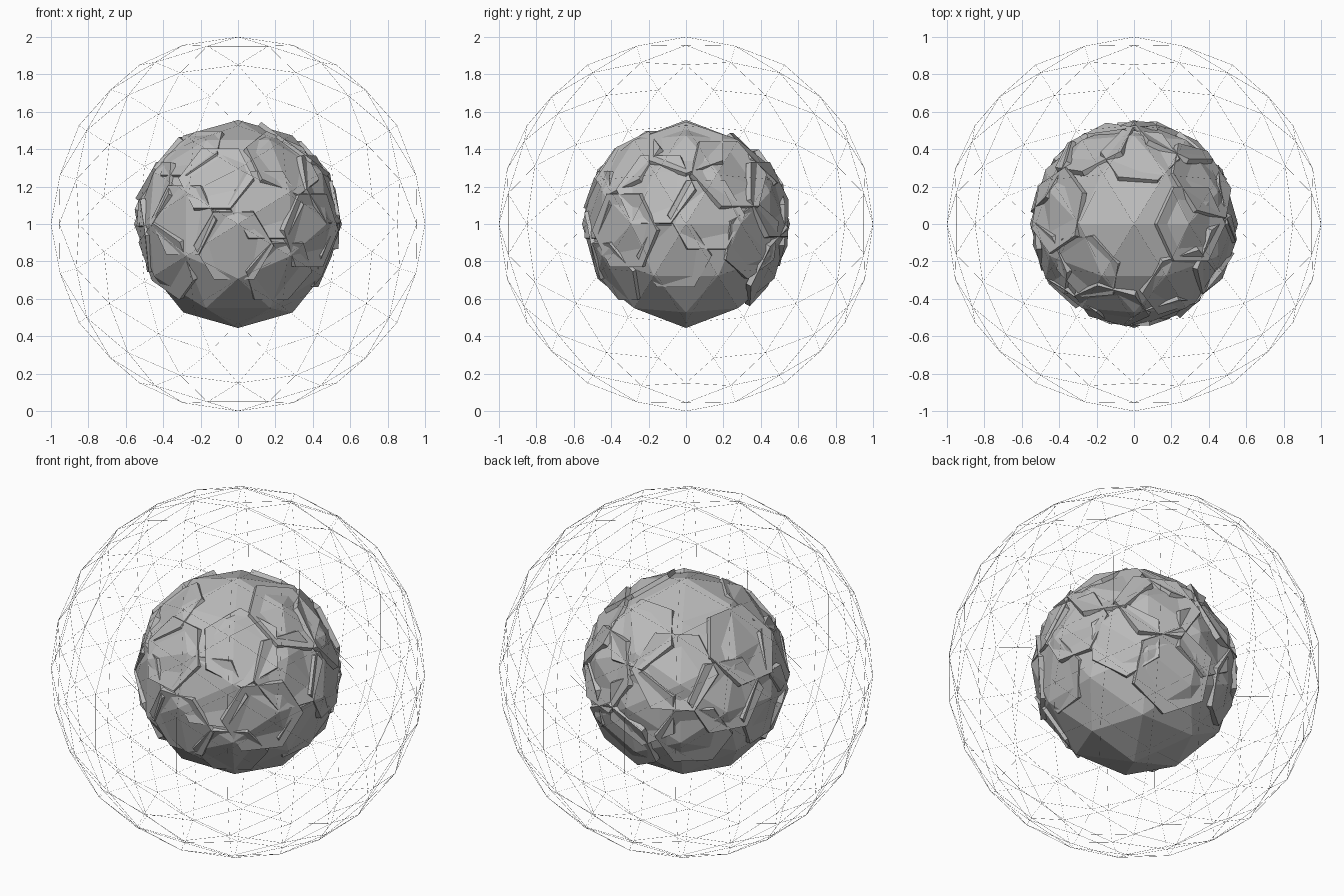
import bpy, bmesh, math, random
from mathutils import Vector, Quaternion

old = bpy.data.objects.get("Cube")
if old:
    bpy.data.objects.remove(old)

CENTRE = Vector((0, 0, 1))
CORE_RADIUS = 0.556
GOLDEN = (1 + math.sqrt(5)) / 2
random.seed(4)

# One plain grey for every part
grey = bpy.data.materials.new("plain grey")
grey.use_nodes = True
colour = (0.5, 0.5, 0.5, 1)
grey.diffuse_color = colour
grey.node_tree.nodes["Principled BSDF"].inputs["Base Color"].default_value = colour


def add_object(name, bm):
    bmesh.ops.recalc_face_normals(bm, faces=bm.faces)
    mesh = bpy.data.meshes.new(name)
    bm.to_mesh(mesh)
    bm.free()
    mesh.materials.append(grey)
    obj = bpy.data.objects.new(name, mesh)
    obj.location = CENTRE
    bpy.context.collection.objects.link(obj)
    return obj


def geodesic(radius, cuts):
    """Icosahedron with edges across the axes, split evenly and rounded."""
    bm = bmesh.new()
    for s in (-1, 1):
        for t in (-GOLDEN, GOLDEN):
            for co in ((s, 0, t), (0, t, s), (t, s, 0)):
                bm.verts.new(co)
    bmesh.ops.convex_hull(bm, input=bm.verts)
    bmesh.ops.subdivide_edges(bm, edges=bm.edges[:], cuts=cuts, use_grid_fill=True)
    bmesh.ops.triangulate(bm, faces=bm.faces)
    for v in bm.verts:
        v.co = v.co.normalized() * radius
    return bm


# Faceted core
add_object("core", geodesic(CORE_RADIUS, 1))

# Hairline cage around it
cage = add_object("cage", geodesic(1.0, 3))
wire = cage.modifiers.new("Wire", "WIREFRAME")
wire.thickness = 0.0015
wire.use_even_offset = False

# Hexagonal armour plates, spread in a spiral and sunk so that mostly rims show
plates = bmesh.new()
COUNT = 25
for i in range(COUNT):
    z = 0.8 - 1.3 * i / (COUNT - 1)
    turn = i * math.tau / GOLDEN
    ring = math.sqrt(1 - z * z)
    out = Vector((ring * math.cos(turn), ring * math.sin(turn), z))
    spin = Quaternion((0, 0, 1), random.choice((0, math.pi / 6)))
    pose = (out.to_track_quat("Z", "Y") @ spin).to_matrix().to_4x4()
    pose.translation = out * random.uniform(0.493, 0.503)
    size = random.uniform(0.2, 0.24)
    bmesh.ops.create_cone(plates, cap_ends=True, segments=6, radius1=size,
                          radius2=size, depth=0.03, matrix=pose)
add_object("hex_plates", plates)
